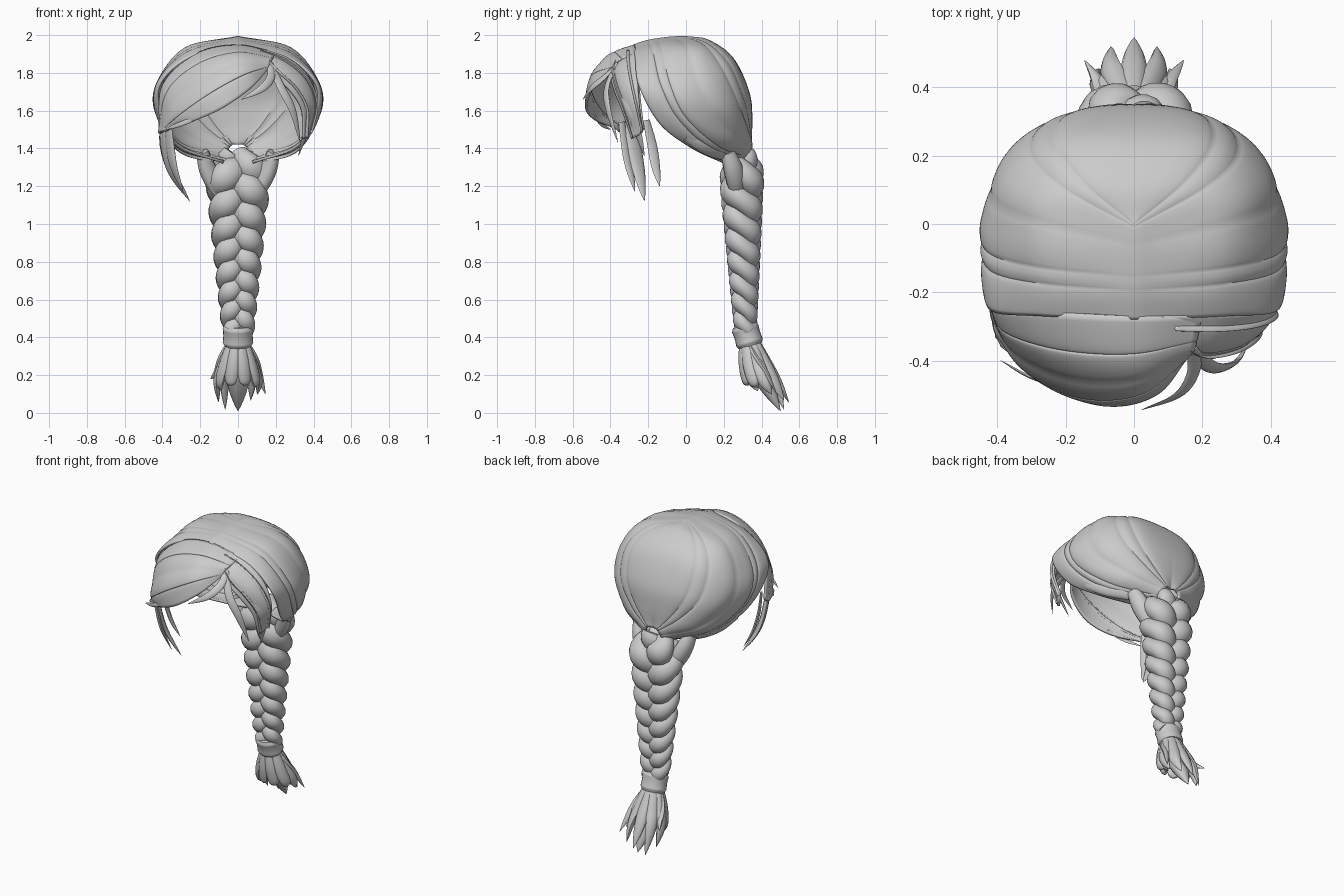
import bpy, bmesh, math, random
from mathutils import Vector

random.seed(4)
if "Cube" in bpy.data.objects:
    bpy.data.objects.remove(bpy.data.objects["Cube"])

HEAD = Vector((0, 0, 1.6))
BEHIND = Vector((0, -9, 0.8))

grey = bpy.data.materials.new("hair_grey")
grey.use_nodes = True
grey.diffuse_color = (0.6, 0.6, 0.6, 1)
grey.node_tree.nodes["Principled BSDF"].inputs["Base Color"].default_value = (0.6, 0.6, 0.6, 1)


def spline(pts, t):
    """Smooth curve through the points, t from 0 to 1."""
    pts = [Vector(p) for p in pts]
    last = len(pts) - 1
    i = min(int(t * last), last - 1)
    f = t * last - i
    b, c = pts[i], pts[i + 1]
    a = pts[i - 1] if i else 2 * b - c
    d = pts[i + 2] if i + 2 <= last else 2 * c - b
    return 0.5 * (2 * b + (c - a) * f + (2 * a - 5 * b + 4 * c - d) * f ** 2
                  + (3 * b - a - 3 * c + d) * f ** 3)


def make(name, verts, faces, fix=False, angle=50):
    mesh = bpy.data.meshes.new(name)
    mesh.from_pydata(verts, [], faces)
    if fix:
        bm = bmesh.new()
        bm.from_mesh(mesh)
        bmesh.ops.recalc_face_normals(bm, faces=bm.faces)
        bm.to_mesh(mesh)
        bm.free()
    mesh.materials.append(grey)
    obj = bpy.data.objects.new(name, mesh)
    bpy.context.collection.objects.link(obj)
    bpy.ops.object.select_all(action="DESELECT")
    obj.select_set(True)
    bpy.context.view_layer.objects.active = obj
    bpy.ops.object.shade_smooth_by_angle(angle=math.radians(angle))
    return obj


def combed_sheet(name, guides, locks, bump, mirror=False, nu=40, per=12):
    """Lofted sheet through guide curves, ridged into combed locks of uneven height."""
    nv = locks * per
    heights = [bump * random.uniform(0.5, 1) for _ in range(locks + 1)]
    grid = []
    for j in range(nv + 1):
        v = j / nv
        v += 0.3 / locks * math.sin(v * math.pi * 4)
        grid.append([spline([spline(col, min(max(v, 0), 1)) for col in zip(*guides)], i / nu)
                     for i in range(nu + 1)])
    verts = []
    for j in range(nv + 1):
        ridge = heights[j // per] * abs(math.sin(math.pi * j / per)) ** 0.55
        for i in range(nu + 1):
            du = grid[j][min(i + 1, nu)] - grid[j][max(i - 1, 0)]
            dv = grid[min(j + 1, nv)][i] - grid[max(j - 1, 0)][i]
            n = du.cross(dv).normalized()
            if n.dot(grid[j][i] - HEAD) < 0:
                n.negate()
            p = grid[j][i] + n * ridge * math.sin(math.pi * (0.02 + 0.9 * i / nu))
            if mirror:
                p.x = 0 if j == 0 or i == 0 else max(p.x, 0)
            verts.append(p)
    w = nu + 1
    faces = [(j * w + i, j * w + i + 1, j * w + w + i + 1, j * w + w + i)
             for j in range(nv) for i in range(nu)]
    # turn the faces outwards
    facing = 0
    for a, b, c, d in faces:
        facing += (verts[c] - verts[a]).cross(verts[d] - verts[b]).dot(verts[a] - HEAD)
    if facing < 0:
        faces = [f[::-1] for f in faces]
    obj = make(name, verts, faces)
    if mirror:
        obj.modifiers.new("mirror", "MIRROR").merge_threshold = 0.002
    shell = obj.modifiers.new("shell", "SOLIDIFY")
    shell.thickness, shell.offset = 0.014, -1
    return obj


def sweep(name, path, radius, flat=1.0, sides=12, n=24, centre=HEAD):
    """Oval tube along path(t), flattened towards the centre point."""
    verts, faces = [], []
    for i in range(n + 1):
        t = i / n
        p = path(t)
        tan = (path(min(t + 0.01, 1)) - path(max(t - 0.01, 0))).normalized()
        side = tan.cross(p - centre).normalized()
        out = side.cross(tan)
        for k in range(sides):
            a = 2 * math.pi * k / sides
            verts.append(p + radius(t) * (side * math.cos(a) + out * math.sin(a) * flat))
    for i in range(n):
        for k in range(sides):
            m = (k + 1) % sides
            faces.append((i * sides + k, i * sides + m, (i + 1) * sides + m, (i + 1) * sides + k))
    faces += [tuple(range(sides)), tuple(range(n * sides, (n + 1) * sides))]
    return make(name, verts, faces, fix=True)


def strand(name, pts, width, flat=0.35, centre=HEAD):
    """Pointed lock of hair."""
    return sweep(name, lambda t: spline(pts, t),
                 lambda t: 0.001 + width * (0.55 + 0.9 * t) * (1 - t ** 2.2), flat, 10, 20, centre)


# Cap: guide curves run from the parting to the braid root
combed_sheet("hair_cap", [
    [(0, 0, 1.995), (0, .12, 1.975), (0, .25, 1.88), (0, .335, 1.7), (0, .35, 1.55), (0, .34, 1.42)],
    [(0, 0, 1.995), (.14, .12, 1.955), (.22, .23, 1.85), (.21, .305, 1.68), (.13, .335, 1.54), (.03, .35, 1.42)],
    [(0, -.03, 1.995), (.26, .06, 1.935), (.37, .125, 1.79), (.36, .21, 1.62), (.22, .3, 1.48), (.05, .35, 1.4)],
    [(0, -.1, 1.99), (.28, -.06, 1.93), (.425, -.01, 1.74), (.42, .06, 1.58), (.29, .22, 1.44), (.06, .34, 1.37)],
    [(0, -.2, 1.975), (.27, -.18, 1.91), (.425, -.14, 1.74), (.42, -.05, 1.56), (.3, .12, 1.4), (.07, .3, 1.34)],
    [(0, -.28, 1.95), (.27, -.27, 1.88), (.425, -.25, 1.73), (.4, -.14, 1.53), (.3, .03, 1.4), (.08, .2, 1.32)],
], 6, 0.014, mirror=True)

# Fringe: a wide sweep to one side and a short one to the other
combed_sheet("wide_fringe", [
    [(.2, -.27, 1.905), (0, -.27, 1.95), (-.22, -.26, 1.905), (-.4, -.25, 1.74), (-.42, -.22, 1.5)],
    [(.18, -.36, 1.87), (0, -.41, 1.89), (-.2, -.4, 1.825), (-.36, -.34, 1.69), (-.42, -.26, 1.48)],
    [(.17, -.38, 1.84), (.02, -.485, 1.81), (-.16, -.495, 1.72), (-.32, -.425, 1.6), (-.41, -.31, 1.49)],
    [(.16, -.39, 1.82), (.07, -.5, 1.72), (-.07, -.535, 1.62), (-.22, -.485, 1.55), (-.39, -.36, 1.5)],
], 4, 0.011)
combed_sheet("short_fringe", [
    [(.08, -.27, 1.94), (.25, -.265, 1.89), (.37, -.26, 1.79), (.42, -.25, 1.65), (.39, -.23, 1.5)],
    [(.15, -.34, 1.88), (.24, -.35, 1.83), (.34, -.33, 1.74), (.39, -.29, 1.62), (.37, -.25, 1.47)],
    [(.17, -.38, 1.84), (.2, -.4, 1.78), (.28, -.38, 1.7), (.34, -.34, 1.6), (.35, -.29, 1.45)],
], 3, 0.01)

# Loose face strands
for name, pts, width in [
    ("long_strand", [(-.38, -.3, 1.58), (-.385, -.28, 1.45), (-.35, -.25, 1.28), (-.255, -.22, 1.12)], .056),
    ("front_long_strand", [(-.37, -.34, 1.54), (-.36, -.32, 1.42), (-.34, -.3, 1.3), (-.29, -.27, 1.17)], .04),
    ("rear_long_strand", [(-.4, -.21, 1.55), (-.4, -.18, 1.42), (-.37, -.16, 1.3), (-.32, -.14, 1.2)], .035),
    ("fringe_wisp", [(-.2, -.48, 1.57), (-.3, -.45, 1.53), (-.39, -.4, 1.5)], .015),
    ("curled_strand", [(.17, -.36, 1.85), (.175, -.43, 1.78), (.13, -.5, 1.72), (.02, -.545, 1.66)], .028),
    ("left_strand", [(.17, -.37, 1.85), (.23, -.42, 1.72), (.29, -.41, 1.6), (.33, -.36, 1.43)], .03),
    ("left_temple_strand", [(.3, -.34, 1.78), (.37, -.31, 1.62), (.36, -.26, 1.5), (.32, -.22, 1.36)], .035),
]:
    strand(name, pts, width)

# Nape locks that gather into the braid
for s, side in ((1, "left"), (-1, "right")):
    strand(side + "_nape_lock", [(s * .37, 0, 1.46), (s * .31, .1, 1.4), (s * .2, .2, 1.36), (0, .26, 1.33)], .04)
    strand(side + "_braid_root", [(s * .19, .22, 1.38), (s * .16, .25, 1.29), (s * .11, .27, 1.19),
                                  (s * .03, .28, 1.06)], .07, 0.8)


# Braid: three woven tapering ropes, tighter towards the tip
def weave(offset):
    def path(t):
        a = 2 * math.pi * (2.65 * (0.75 * t + 0.25 * t * t) + offset / 3)
        size = (1 - 0.58 * t) * (0.35 + 0.65 * min(1, t * 7))
        y = 0.29 + 0.025 * t + 0.015 * max(0, 1 - t * 5)
        return Vector((size * 0.105 * math.sin(a), y - size * 0.058 * math.sin(2 * a), 1.38 - 0.94 * t))
    return path


for k in range(3):
    sweep(f"braid_rope_{k + 1}", weave(k),
          lambda t: 0.086 * (1 - 0.48 * t) * (0.55 + 0.45 * min(1, t * 9)), 0.85, 14, 110, BEHIND)

# Band: short tilted sleeve with rounded rims
band_path = [(0, .308, .465), (0, .325, .41), (0, .342, .355)]
sweep("hair_tie", lambda t: spline(band_path, t),
      lambda t: 0.07 + 0.014 * min(1, 6 * t, 6 * (1 - t)) - 0.006 * math.sin(math.pi * t), 0.9, 24, 18, BEHIND)

# Tuft: ring of broad pointed locks around a fuller middle, plus side flicks
strand("tuft_core", [(0, .335, .38), (0, .37, .27), (0, .42, .16), (0, .5, .01)], .085, 0.8, BEHIND)
for k in range(9):
    a = 2 * math.pi * (k + 0.25) / 9
    c, s = math.cos(a), math.sin(a)
    drop = 0.08 - 0.05 * s + random.uniform(-.04, .04)
    strand(f"tuft_lock_{k + 1}", [
        (.04 * c, .335 + .035 * s, .385),
        (.08 * c, .365 + .065 * s, .27),
        (.11 * c, .4 + .085 * s, .17),
        (.105 * c, .435 + .11 * s, max(.01, drop)),
    ], .047, 0.65, Vector((0, .37, .25)))
for s, side in ((1, "left"), (-1, "right")):
    strand(side + "_tuft_flick", [(s * .04, .33, .37), (s * .08, .37, .29), (s * .105, .42, .22),
                                  (s * .145, .48, .18 if s < 0 else .1)], .032, 0.6, BEHIND)
